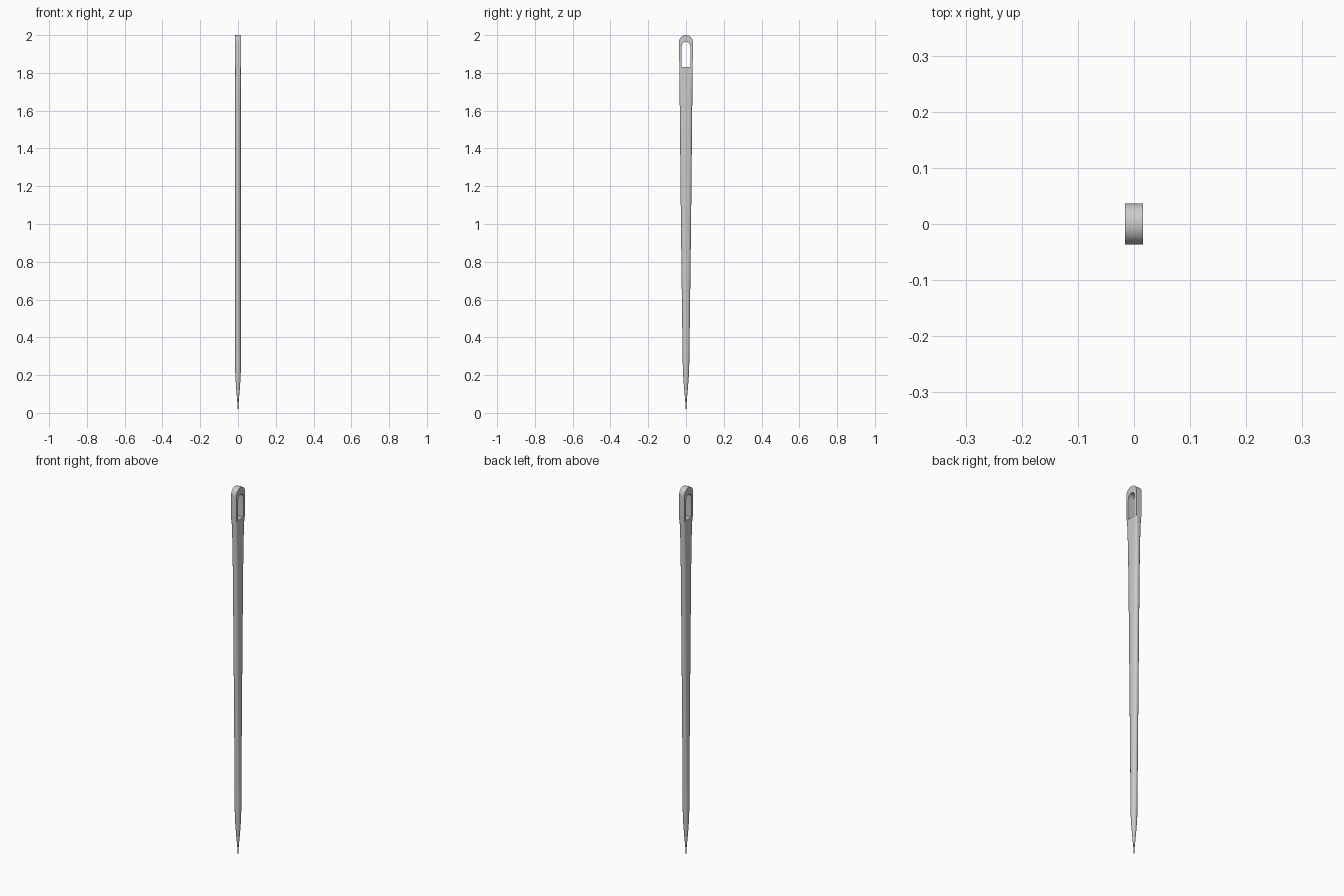
import bpy, bmesh
from math import sin, cos, pi, copysign

if "Cube" in bpy.data.objects:
    bpy.data.objects.remove(bpy.data.objects["Cube"])


def finish(bm, name, angle):
    bmesh.ops.recalc_face_normals(bm, faces=bm.faces)
    me = bpy.data.meshes.new(name)
    bm.to_mesh(me)
    bm.free()
    ob = bpy.data.objects.new(name, me)
    bpy.context.collection.objects.link(ob)
    bpy.ops.object.select_all(action='DESELECT')
    ob.select_set(True)
    bpy.context.view_layer.objects.active = ob
    bpy.ops.object.shade_smooth_by_angle(angle=angle)


def power(v, n):
    return copysign(abs(v) ** (2 / n), v)


# Shaft: oval sections from the point, growing flatter and boxier towards the eye
# (height, half depth x, half width y, squareness)
sections = [(0.06, .004, .004, 2), (0.13, .010, .010, 2),
            (0.20, .0145, .0155, 2), (0.26, .0155, .0175, 2), (0.6, .0158, .0220, 2),
            (1.0, .016, .0270, 2.2), (1.4, .0162, .0310, 2.6),
            (1.65, .0162, .0335, 3.2), (1.77, .016, .0347, 5), (1.83, .016, .0355, 12)]
N = 24
bm = bmesh.new()
tip = bm.verts.new((0, 0, 0))
rings = []
for z, a, b, n in sections:
    rings.append([bm.verts.new((a * power(cos(t), n), b * power(sin(t), n), z))
                  for t in (2 * pi * (i + .5) / N for i in range(N))])
for i in range(N):
    j = (i + 1) % N
    bm.faces.new((tip, rings[0][j], rings[0][i]))
    for lo, hi in zip(rings, rings[1:]):
        bm.faces.new((lo[i], lo[j], hi[j], hi[i]))
bm.faces.new(rings[-1])
finish(bm, "needle_shaft", 0.6)

# Eye: flat arched band with a rectangular section around the thread hole
S = 16
arch = [pi * i / S for i in range(S + 1)]
outer = [(.0355, 1.83)] + [(.0365 * cos(t), 1.965 + .035 * sin(t)) for t in arch] + [(-.0355, 1.83)]
inner = [(.023, 1.83)] + [(.023 * cos(t), 1.938 + .026 * sin(t)) for t in arch] + [(-.023, 1.83)]
bm = bmesh.new()
loops = []
for (oy, oz), (iy, iz) in zip(outer, inner):
    loops.append([bm.verts.new(p) for p in
                  ((.016, oy, oz), (-.016, oy, oz), (-.016, iy, iz), (.016, iy, iz))])
for p, q in zip(loops, loops[1:]):
    for k in range(4):
        bm.faces.new((p[k], p[(k + 1) % 4], q[(k + 1) % 4], q[k]))
finish(bm, "needle_eye", 0.6)
